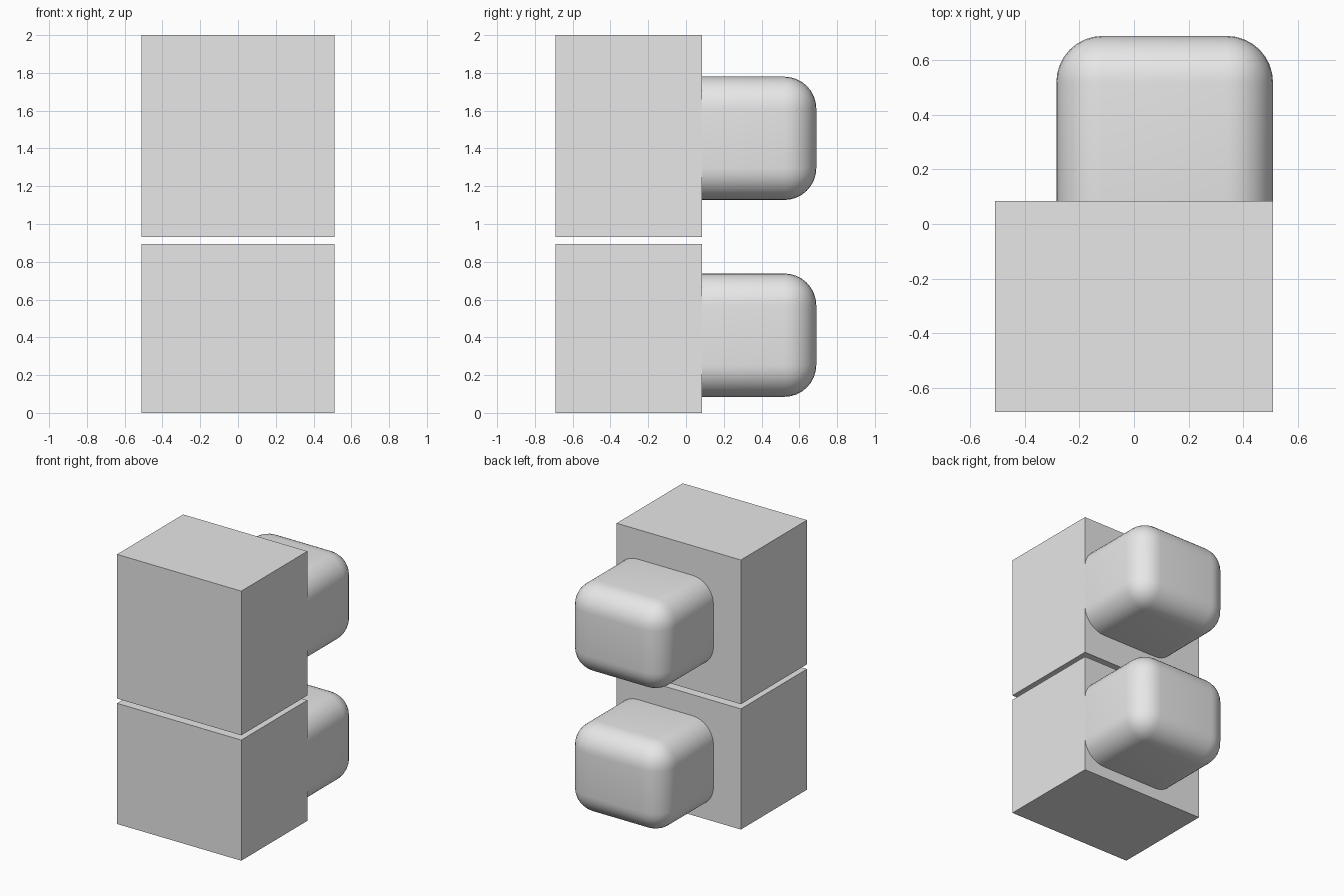
import bpy
import math

if "Cube" in bpy.data.objects:
    bpy.data.objects.remove(bpy.data.objects["Cube"], do_unlink=True)

# Single light grey material
grey = bpy.data.materials.new("light_grey")
grey.use_nodes = True
grey.diffuse_color = (0.8, 0.8, 0.8, 1)
grey.node_tree.nodes["Principled BSDF"].inputs["Base Color"].default_value = (0.8, 0.8, 0.8, 1)


def box(name, low, high, radius=0):
    """Box between two corners, optionally with rounded smooth edges."""
    bpy.ops.mesh.primitive_cube_add(size=1)
    ob = bpy.context.object
    ob.name = name
    ob.location = [(a + b) / 2 for a, b in zip(low, high)]
    ob.scale = [b - a for a, b in zip(low, high)]
    bpy.ops.object.transform_apply(location=False, rotation=False, scale=True)
    ob.data.materials.append(grey)
    if radius:
        bevel = ob.modifiers.new("rounding", "BEVEL")
        bevel.width = radius
        bevel.segments = 8
        bpy.ops.object.modifier_apply(modifier=bevel.name)
        bpy.ops.object.shade_smooth_by_angle(angle=math.radians(30))
    return ob


SIDE = 0.51    # half width of the blocks
BACK = 0.085   # rear face of the blocks

# Two stacked blocks, separated by a thin gap
for name, bottom, top in (("lower_block", 0, 0.895), ("upper_block", 0.93, 2)):
    box(name, (-SIDE, -0.69, bottom), (SIDE, BACK, top))

# Rounded rear housings, flush with the left side of the blocks
for name, bottom in (("lower_housing", 0.085), ("upper_housing", 1.127)):
    box(name, (-0.285, -0.12, bottom), (SIDE, 0.69, bottom + 0.653), radius=0.17)
